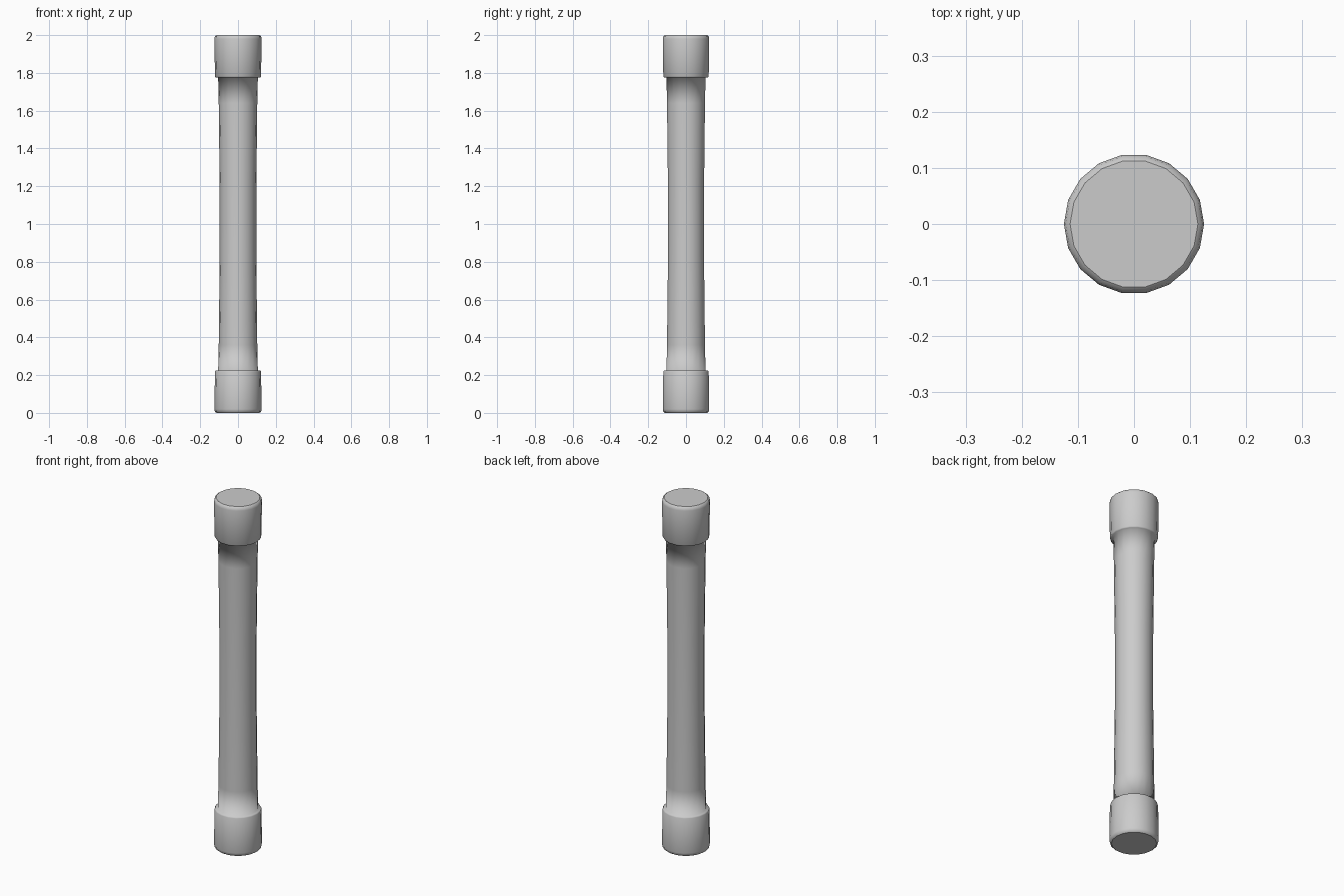
import bpy, bmesh, math

if "Cube" in bpy.data.objects:
    bpy.data.objects.remove(bpy.data.objects["Cube"])

SIDES = 18

# lower half of the outline: (radius, height)
half = [(0.114, 0.0), (0.122, 0.006), (0.125, 0.02), (0.122, 0.218), (0.118, 0.225),
        (0.105, 0.225), (0.102, 0.36), (0.097, 0.80)]
profile = half + [(r, 2.0 - z) for r, z in reversed(half)]

# turned post with a collar at each end
bm = bmesh.new()
rings = []
for r, z in profile:
    rings.append([bm.verts.new((r * math.cos(2 * math.pi * i / SIDES),
                                r * math.sin(2 * math.pi * i / SIDES), z))
                  for i in range(SIDES)])
for a, b in zip(rings, rings[1:]):
    for i in range(SIDES):
        j = (i + 1) % SIDES
        bm.faces.new((a[i], a[j], b[j], b[i]))
# flat end faces
bm.faces.new(rings[0][::-1])
bm.faces.new(rings[-1])
for f in bm.faces:
    f.smooth = len(f.verts) == 4
bmesh.ops.recalc_face_normals(bm, faces=bm.faces)

mesh = bpy.data.meshes.new("collared_post")
bm.to_mesh(mesh)
bm.free()
post = bpy.data.objects.new("collared_post", mesh)
bpy.context.collection.objects.link(post)
